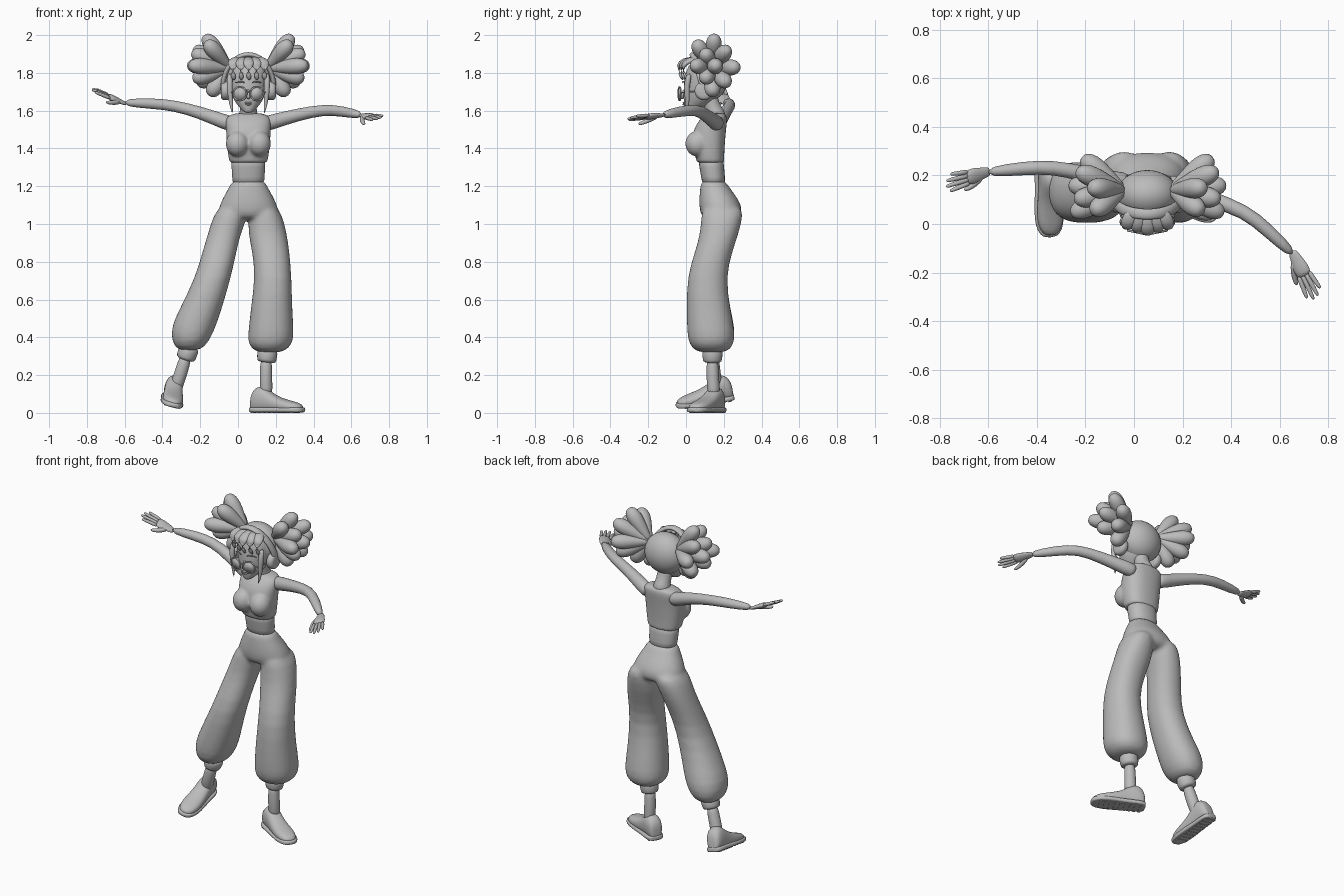
import bpy, bmesh, math
from mathutils import Vector, Matrix

if "Cube" in bpy.data.objects:
    bpy.data.objects.remove(bpy.data.objects["Cube"])

grey = bpy.data.materials.new("clay grey")
grey.use_nodes = True
grey.diffuse_color = (0.5, 0.5, 0.5, 1)
grey.node_tree.nodes["Principled BSDF"].inputs["Base Color"].default_value = (0.5, 0.5, 0.5, 1)

SIDES = 20
MID = 0.055  # centre line of the head and torso


def finish(name, bm, subdivide=1):
    """Turn a bmesh into a smooth shaded object."""
    bmesh.ops.recalc_face_normals(bm, faces=bm.faces)
    mesh = bpy.data.meshes.new(name)
    for face in bm.faces:
        face.smooth = True
    bm.to_mesh(mesh)
    bm.free()
    mesh.materials.append(grey)
    obj = bpy.data.objects.new(name, mesh)
    bpy.context.collection.objects.link(obj)
    if subdivide:
        obj.modifiers.new("round", 'SUBSURF').levels = subdivide
        obj.modifiers["round"].render_levels = subdivide
    return obj


def loft(name, rings, subdivide=1):
    """Skin a row of equal point rings and close both ends."""
    bm = bmesh.new()
    rows = [[bm.verts.new(p) for p in ring] for ring in rings]
    for low, high in zip(rows, rows[1:]):
        for i in range(len(low)):
            j = (i + 1) % len(low)
            bm.faces.new((low[i], low[j], high[j], high[i]))
    bm.faces.new(rows[0])
    bm.faces.new(rows[-1])
    return finish(name, bm, subdivide)


def oval(centre, u, v, power=2):
    """Superellipse ring spanned by the half axes u and v."""
    def bend(t):
        return math.copysign(abs(t) ** (2 / power), t)
    angles = [math.tau * i / SIDES for i in range(SIDES)]
    return [centre + u * bend(math.cos(a)) + v * bend(math.sin(a)) for a in angles]


def stack(name, slices, power=2.2, subdivide=1):
    """Loft level slices given as (z, left, right, front, back)."""
    rings = []
    for z, x0, x1, y0, y1 in slices:
        centre = Vector(((x0 + x1) / 2, (y0 + y1) / 2, z))
        rings.append(oval(centre, Vector(((x1 - x0) / 2, 0, 0)), Vector((0, (y1 - y0) / 2, 0)), power))
    return loft(name, rings, subdivide)


def centred(slices):
    return [(z, MID - w, MID + w, front, back) for z, w, front, back in slices]


def tube(name, points, radii, flat=1, side=(0, 0, 1), subdivide=1):
    """Sweep an oval along points; flat scales it across the side axis."""
    pts = [Vector(p) for p in points]
    rings = []
    for i, p in enumerate(pts):
        along = (pts[min(i + 1, len(pts) - 1)] - pts[max(i - 1, 0)]).normalized()
        across = along.cross(Vector(side)).normalized()
        rings.append(oval(p, across * radii[i], across.cross(along) * radii[i] * flat))
    return loft(name, rings, subdivide)


def ball(name, centre, size, subdivide=0):
    bm = bmesh.new()
    matrix = Matrix.Translation(centre) @ Matrix.Diagonal((*size, 1))
    bmesh.ops.create_uvsphere(bm, u_segments=32, v_segments=20, radius=1, matrix=matrix)
    return finish(name, bm, subdivide)


def blend(name, parts, voxel, passes):
    """Join parts into one skin with soft transitions."""
    bpy.ops.object.select_all(action='DESELECT')
    for part in parts:
        part.select_set(True)
    bpy.context.view_layer.objects.active = parts[0]
    bpy.ops.object.join()
    body = parts[0]
    body.name = name
    body.modifiers.clear()
    body.modifiers.new("round", 'SUBSURF').levels = 1
    body.modifiers["round"].render_levels = 1
    remesh = body.modifiers.new("merge", 'REMESH')
    remesh.mode = 'VOXEL'
    remesh.voxel_size = voxel
    remesh.use_smooth_shade = True
    soft = body.modifiers.new("soften", 'SMOOTH')
    soft.iterations = passes


# Trousers: hips and two ballooning legs
hips = stack("hips", centred([
    (1.235, .09, .08, .21), (1.2, .1, .075, .225), (1.15, .13, .07, .265),
    (1.1, .155, .068, .295), (1.05, .165, .075, .3), (1.02, .12, .1, .26)]))
left_leg = stack("left_leg", [
    (1.1, .07, .2, .09, .295), (1.05, .055, .235, .08, .305), (.95, .052, .26, .075, .28),
    (.85, .075, .274, .045, .245), (.72, .09, .285, .004, .212), (.55, .066, .288, .002, .235),
    (.42, .052, .298, .004, .262), (.36, .05, .29, .015, .255), (.315, .1, .235, .06, .215)])
right_leg = stack("right_leg", [
    (1.1, -.09, .04, .09, .295), (1.05, -.13, .055, .08, .305), (.95, -.16, .015, .075, .28),
    (.85, -.19, -.008, .045, .245), (.72, -.226, -.035, .004, .212), (.55, -.31, -.085, .002, .235),
    (.46, -.354, -.115, .004, .26), (.38, -.354, -.15, .012, .255), (.325, -.32, -.2, .06, .215)])
blend("trousers", [hips, left_leg, right_leg], .011, 6)

# Cuffs and ankles
tube("left_cuff", [(.157, .14, .34), (.156, .14, .32), (.152, .14, .28), (.15, .14, .265)], [.05, .055, .052, .046])
tube("right_cuff", [(-.26, .14, .35), (-.262, .14, .33), (-.275, .143, .295), (-.28, .145, .28)], [.05, .055, .052, .046], side=(0, 1, 0))
tube("left_ankle", [(.15, .14, .3), (.147, .14, .2), (.15, .15, .06)], [.033, .032, .038], side=(0, 1, 0))
tube("right_ankle", [(-.27, .14, .32), (-.305, .148, .2), (-.345, .17, .09)], [.035, .034, .038], side=(0, 1, 0))


def shoe(name, matrix):
    """Slip-on shoe with a ridged sole, toe towards -y, ankle at the origin."""
    shape = [(.075, .02, .06), (.07, .036, .1), (.045, .047, .135), (0, .048, .14), (-.04, .049, .105),
             (-.09, .054, .078), (-.15, .057, .062), (-.2, .047, .05), (-.228, .02, .036)]
    upper, sole = [], []
    for y, wide, tall in shape:
        half = tall / 2
        upper.append([matrix @ p for p in oval(Vector((0, y, half + .004)), Vector((wide, 0, 0)), Vector((0, 0, half)), 2.4)])
        sole.append([matrix @ p for p in oval(Vector((0, y * 1.04, .016)), Vector((wide + .006, 0, 0)), Vector((0, 0, .014)), 4)])
    loft(name + "_upper", upper)
    loft(name + "_sole", sole)
    for k in range(9):
        bm = bmesh.new()
        place = matrix @ Matrix.Translation((0, .05 - k * .029, .004)) @ Matrix.Diagonal((.085, .016, .008, 1))
        bmesh.ops.create_cube(bm, size=1, matrix=place)
        tread = finish(name + "_tread", bm, 0)
        tread.data.shade_flat()


shoe("left_shoe", Matrix.Translation((.14, .145, 0)) @ Matrix.Rotation(math.radians(62), 4, 'Z'))
shoe("right_shoe", Matrix.Translation((-.36, .18, .06)) @ Matrix.Rotation(math.radians(5), 4, 'Z')
     @ Matrix.Rotation(math.radians(14), 4, 'Y') @ Matrix.Rotation(math.radians(9), 4, 'X'))

# Bare waist and cropped top
stack("waist", centred([(1.2, .088, .085, .21), (1.25, .086, .08, .207), (1.3, .09, .07, .202), (1.36, .095, .06, .2)]))
chest = stack("chest", centred([
    (1.322, .1, .058, .203), (1.33, .102, .055, .203), (1.37, .11, .045, .203), (1.43, .117, .035, .207),
    (1.49, .119, .035, .212), (1.54, .123, .06, .218), (1.57, .118, .09, .218), (1.59, .07, .11, .21)]), 2.4)
busts = [ball("bust", (MID + s * .058, .06, 1.425), (.062, .064, .068)) for s in (-1, 1)]
blend("cropped_top", [chest] + busts, .008, 8)
tube("neck", [(MID, .165, 1.55), (MID, .155, 1.59), (MID, .13, 1.64), (MID, .12, 1.7)], [.062, .045, .042, .045], side=(0, 1, 0))

# Arms
tube("right_arm", [(-.02, .17, 1.525), (-.07, .175, 1.54), (-.2, .205, 1.59), (-.335, .235, 1.627),
                   (-.45, .23, 1.638), (-.61, .212, 1.643)], [.042, .04, .033, .029, .029, .021])
tube("left_arm", [(.13, .17, 1.525), (.18, .155, 1.54), (.32, .1, 1.58), (.455, .055, 1.606),
                  (.55, -.025, 1.597), (.66, -.13, 1.575)], [.042, .04, .033, .029, .029, .021])


def hand(name, wrist, tip, thumb_side):
    """Flat palm, four slightly spread fingers and a thumb."""
    start, reach = Vector(wrist), Vector(tip) - Vector(wrist)
    side = Vector(thumb_side)
    side = (side - side.project(reach)).normalized()
    normal = side.cross(reach).normalized()
    tube(name + "_palm", [start + reach * t for t in (-.12, .05, .28, .5)], [.019, .023, .035, .033], .45, normal)
    for k in range(4):
        offset = side * (.025 - .0165 * k)
        length = (.92, 1, .97, .85)[k]
        path = [start + reach * t + offset * spread for t, spread in ((.4, 1), (.65, 1.15), (length - .04, 1.4), (length, 1.42))]
        tube(name + "_finger", path, [.01, .01, .008, .004], 1, normal)
    drop = Vector((0, 0, -.022))
    path = [start + reach * t + side * s + drop * d for t, s, d in ((.1, .012, 0), (.3, .036, .5), (.5, .047, 1), (.58, .048, 1.1))]
    tube(name + "_thumb", path, [.014, .013, .01, .005], 1, normal)


hand("right_hand", (-.61, .212, 1.643), (-.775, .165, 1.715), (0, -1, -.25))
hand("left_hand", (.66, -.13, 1.575), (.75, -.305, 1.56), (-1, -.4, -.3))

# Head, nose, lips and hair cap
stack("head", centred([
    (1.588, .016, .0, .03), (1.6, .032, -.006, .06), (1.63, .06, -.012, .12), (1.67, .086, -.014, .17),
    (1.72, .1, -.014, .195), (1.78, .108, -.01, .2), (1.84, .1, .01, .19), (1.875, .06, .05, .16)]), 2)
tube("nose", [(MID, -.005, 1.715), (MID, -.018, 1.69), (MID, -.027, 1.672), (MID, -.016, 1.662)], [.006, .009, .011, .006], side=(0, 1, 0))
for z, width in ((1.642, .02), (1.633, .016)):
    ball("lip", (MID, -.011, z), (width, .007, .005))
ball("hair_cap", (MID, .122, 1.775), (.127, .1, .122))

# Fringe, with broad locks that flare forward
for k in range(5):
    x = MID + (k - 2) * .041
    back = abs(k - 2) * .012
    tube("fringe_lock", [(MID + (x - MID) * .7, .06, 1.875), (x, -.012 + back, 1.868), (x * 1.03, -.046 + back, 1.835),
                         (x, -.034 + back, 1.795), (x + .006, -.016 + back, 1.76)],
         [.022, .03, .03, .023, .005], .55, (0, .3, 1))

# Headphones, glasses, side locks and bunches, mirrored about the head
arch = [math.pi * i / 16 for i in range(17)]
tube("headband", [(MID + .136 * math.cos(a), .1 - .06 * math.sin(a), 1.72 + .178 * math.sin(a)) for a in arch],
     [.013] * len(arch), 1.7, (0, 1, 0))
for s in (-1, 1):
    cup = [(.1, .036), (.104, .05), (.13, .052), (.143, .044), (.147, .028)]
    tube("ear_cup", [(MID + s * d, .095, 1.705) for d, r in cup], [r for d, r in cup])
    tube("side_lock", [(MID + s * .098, .02, 1.8), (MID + s * .1, .0, 1.73), (MID + s * .094, .01, 1.65),
                       (MID + s * .084, .0, 1.585)], [.016, .016, .012, .003], 1, (0, 1, 0))
    tube("eyebrow", [(MID + s * .018, -.019, 1.748), (MID + s * .045, -.016, 1.757), (MID + s * .074, .002, 1.745)], [.003, .005, .002])
    centre = Vector((MID + s * .045, -.034, 1.69))
    bpy.ops.mesh.primitive_torus_add(location=centre, rotation=(math.pi / 2, 0, s * .2), major_radius=.036,
                                     minor_radius=.0045, major_segments=32, minor_segments=8)
    frame = bpy.context.object
    frame.name = "glasses_rim"
    frame.data.materials.append(grey)
    bpy.ops.object.shade_smooth()
    out = Vector((s * .2, -1, 0)).normalized() * .002
    tube("glasses_lens", [centre - out, centre + out], [.036, .036], subdivide=0)
    tube("glasses_arm", [(MID + s * .08, -.026, 1.695), (MID + s * .102, .02, 1.7), (MID + s * .11, .09, 1.7)], [.004] * 3)
    # Bunch of teardrop curls fanning out from the side of the head
    root = Vector((MID + s * .095, .14, 1.825))
    for d, y, z in ((.235, .15, 2.0), (.225, .05, 1.965), (.29, .22, 1.93), (.3, .1, 1.91), (.315, .04, 1.84),
                    (.325, .16, 1.84), (.27, .275, 1.83), (.295, .1, 1.765), (.27, .22, 1.74), (.21, .14, 1.68)):
        reach = Vector((MID + s * d, y, z)) - root
        tube("hair_curl", [root + reach * t for t in (0, .3, .55, .78, .94, 1)],
             [.018, .03, .042, .045, .032, .012], 1, (0, 1, 0))
tube("glasses_bridge", [(MID - .012, -.035, 1.697), (MID, -.037, 1.7), (MID + .012, -.035, 1.697)], [.004] * 3)
